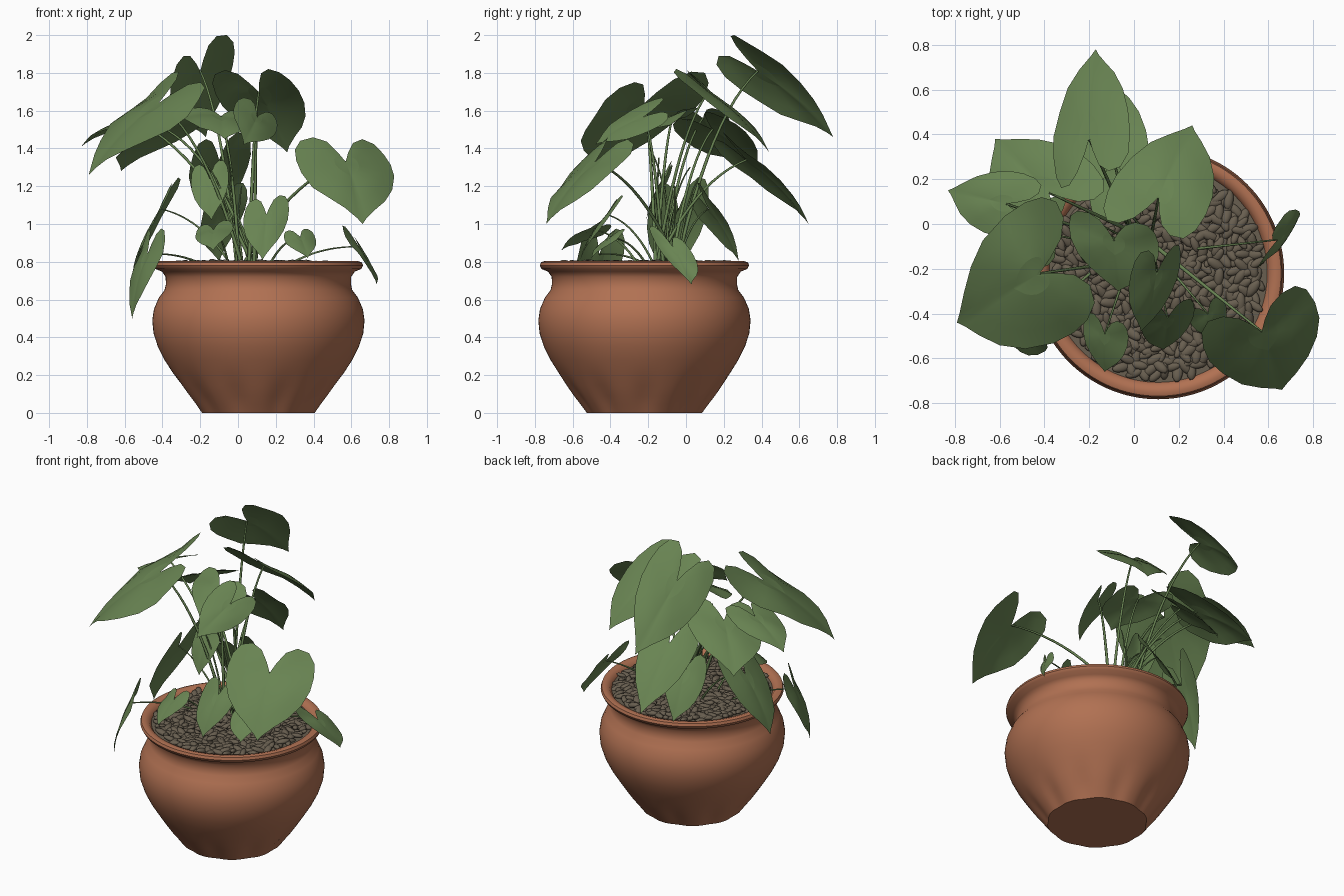
import bpy, bmesh, math, random
from mathutils import Vector, Matrix

if "Cube" in bpy.data.objects:
    bpy.data.objects.remove(bpy.data.objects["Cube"])

random.seed(4)
CX, CY = 0.108, -0.22          # pot axis


def material(name, rgb):
    m = bpy.data.materials.new(name)
    m.diffuse_color = (*rgb, 1)
    m.use_nodes = True
    m.node_tree.nodes["Principled BSDF"].inputs["Base Color"].default_value = m.diffuse_color
    return m


TERRACOTTA = material("terracotta", (0.44, 0.165, 0.085))
LEAF = material("leaf_green", (0.14, 0.23, 0.085))
PEBBLE = material("pebble_brown", (0.14, 0.114, 0.08))


def finish(name, bm, mat, angle=60):
    me = bpy.data.meshes.new(name)
    bm.to_mesh(me)
    bm.free()
    me.materials.append(mat)
    ob = bpy.data.objects.new(name, me)
    bpy.context.collection.objects.link(ob)
    bpy.ops.object.select_all(action='DESELECT')
    ob.select_set(True)
    bpy.context.view_layer.objects.active = ob
    bpy.ops.object.shade_smooth_by_angle(angle=math.radians(angle))
    return ob


def bridge(bm, a, b):
    n = len(a)
    for i in range(n):
        j = (i + 1) % n
        bm.faces.new((a[i], a[j], b[j], b[i]))


# Pot: turned profile, with ten shallow flutes around the foot
def make_pot():
    profile = [(0.305, 0), (0.338, 0.045), (0.373, 0.09), (0.411, 0.145), (0.453, 0.21),
               (0.497, 0.28), (0.532, 0.35), (0.555, 0.42), (0.562, 0.49), (0.553, 0.55),
               (0.527, 0.61), (0.497, 0.65), (0.49, 0.68), (0.491, 0.72), (0.51, 0.748),
               (0.545, 0.762), (0.554, 0.78), (0.548, 0.797), (0.53, 0.803), (0.503, 0.795),
               (0.485, 0.77), (0.48, 0.74)]
    bm = bmesh.new()
    n, prev = 120, None
    for r, z in profile:
        fade = max(0, 1 - abs(z - 0.07) / 0.15)
        ring = []
        for i in range(n):
            a = 2 * math.pi * i / n
            k = r * (1 - 0.05 * fade * abs(math.cos(5 * a)) ** 3)
            ring.append(bm.verts.new((CX + k * math.cos(a), CY + k * math.sin(a), z)))
        if prev:
            bridge(bm, prev, ring)
        else:
            bm.faces.new(ring[::-1])
        prev = ring
    finish("pot", bm, TERRACOTTA, 45)

    bm = bmesh.new()
    bmesh.ops.create_circle(bm, cap_ends=True, segments=48, radius=0.488,
                            matrix=Matrix.Translation((CX, CY, 0.772)))
    finish("soil", bm, PEBBLE)


# Pebbles: flattened seed shapes scattered over the soil
def make_pebbles():
    bm = bmesh.new()
    count = 520
    for i in range(count):
        r = 0.462 * math.sqrt((i + 0.5) / count)
        a = i * 2.39996
        size = random.uniform(0.8, 1.2)
        m = (Matrix.Translation((CX + r * math.cos(a), CY + r * math.sin(a),
                                 random.uniform(0.775, 0.792)))
             @ Matrix.Rotation(random.uniform(0, math.pi), 4, 'Z')
             @ Matrix.Rotation(random.uniform(-0.4, 0.4), 4, 'Y')
             @ Matrix.Diagonal((0.042 * size, 0.02 * size, 0.014 * size, 1)))
        bmesh.ops.create_icosphere(bm, subdivisions=2, radius=1, matrix=m)
    finish("pebbles", bm, PEBBLE)


# Heart outline from tip to the notch: (across, along)
HALF = [(0.10, 0.92), (0.32, 0.79), (0.60, 0.63), (0.84, 0.42), (0.98, 0.18), (1.0, -0.04),
        (0.94, -0.24), (0.78, -0.38), (0.52, -0.41), (0.28, -0.32), (0.11, -0.15)]
OUTLINE = [(0, 1)] + HALF + [(0, 0)] + [(-u, v) for u, v in HALF[::-1]]


def make_leaf(name, px, py, pz, tx, ty, tz, wx, wy, wz):
    p, t, w = Vector((px, py, pz)), Vector((tx, ty, tz)), Vector((wx, wy, wz))
    along = t - p
    nrm = w.cross(along).normalized()
    if nrm.z < 0:
        nrm = -nrm
    ln, wd = along.length, w.length
    phase = random.uniform(0, 6)

    def point(u, v):
        lift = 0.20 * ln * v * (1 - v) if v > 0 else 0.08 * ln * v
        lift += wd * (0.10 * min(abs(u), 0.3) - 0.16 * u * u)
        lift += 0.04 * wd * abs(u) * math.sin(7 * v + 3 * u + phase)
        return p + along * v + w * u + nrm * lift

    bm = bmesh.new()
    centre = bm.verts.new(point(0, 0.04))
    prev = None
    for s in (0.25, 0.5, 0.75, 1.0):
        ring = [bm.verts.new(point(u * s, 0.04 * (1 - s) + v * s)) for u, v in OUTLINE]
        if prev:
            bridge(bm, prev, ring)
        else:
            for i in range(len(ring)):
                bm.faces.new((centre, ring[i], ring[(i + 1) % len(ring)]))
        prev = ring
    bm.normal_update()
    if sum((f.normal.dot(nrm) for f in bm.faces)) < 0:
        bmesh.ops.reverse_faces(bm, faces=bm.faces[:])
    finish(name, bm, LEAF, 80)


# Stem: thin tapered arch from the crown of the plant to the leaf
def make_stem(name, p, thickness):
    p = Vector(p)
    a = random.uniform(0, 6.28)
    base = Vector((0.03 + 0.06 * math.cos(a), -0.1 + 0.06 * math.sin(a), 0.77))
    if p.z < 1.07:
        base = base.lerp(Vector((p.x, p.y, 0.77)), 0.3)
    mid = base.lerp(p, 0.42)
    mid.z = base.z + (p.z - base.z) * 0.75 + 0.03
    cu = bpy.data.curves.new(name, 'CURVE')
    cu.dimensions = '3D'
    cu.bevel_depth = thickness
    cu.bevel_resolution = 1
    cu.use_fill_caps = True
    sp = cu.splines.new('POLY')
    n = 12
    sp.points.add(n)
    for i in range(n + 1):
        k = i / n
        q = base * (1 - k) ** 2 + mid * 2 * k * (1 - k) + p * k * k
        sp.points[i].co = (*q, 1)
        sp.points[i].radius = 1.15 - 0.55 * k
    cu.materials.append(LEAF)
    bpy.context.collection.objects.link(bpy.data.objects.new(name, cu))


# Leaves: attachment point, tip, half-width vector
LARGE = [
    (-.20, .38, 1.81, -.17, .78, 1.46, .17, .06, .10),
    (.11, .12, 1.70, .26, .44, 1.38, .22, -.05, .01),
    (-.42, -.22, 1.64, -.79, -.44, 1.26, .11, -.29, -.05),
    (.57, -.48, 1.33, .66, -.74, 1.0, .25, .10, -.01),
    (-.38, .14, 1.50, -.62, .38, 1.28, .18, .14, .04),
    (-.09, -.07, 1.57, -.07, -.30, 1.45, .20, -.04, -.02),
    (.10, -.22, 1.57, .03, -.48, 1.42, .11, .02, -.07),
    (-.10, .32, 1.34, -.12, .65, 1.0, .16, .04, .03),
    (-.57, .09, 1.56, -.83, .15, 1.41, .06, .14, .01),
]
SMALL = [
    (-.48, -.46, .84, -.56, -.51, .50, .06, -.12, .0),
    (-.41, -.04, 1.08, -.56, -.09, .70, .03, .16, .03),
    (.64, -.07, .88, .735, .03, .68, .05, .11, -.05),
    (-.08, .12, 1.08, -.10, .28, .80, .12, .03, .05),
    (-.15, -.12, 1.24, -.14, -.21, 1.02, .10, .0, .02),
    (.15, -.42, 1.05, .13, -.56, .81, .12, .02, .02),
    (.33, -.40, .93, .37, -.50, .82, .08, .04, .01),
    (-.13, -.49, .97, -.13, -.66, .86, .10, -.03, .02),
]

make_pot()
make_pebbles()
for label, rows, thick in (("large", LARGE, 0.009), ("small", SMALL, 0.006)):
    for i, row in enumerate(rows):
        make_leaf(f"{label}_leaf_{i + 1}", *row)
        make_stem(f"{label}_leaf_stem_{i + 1}", row[:3], thick)

# A few bare young shoots in the crown
for i in range(5):
    a = i * 1.26
    make_stem(f"young_shoot_{i + 1}", (-.1 + .12 * math.cos(a), -.06 + .14 * math.sin(a),
                                       1.2 + .05 * i), 0.006)
